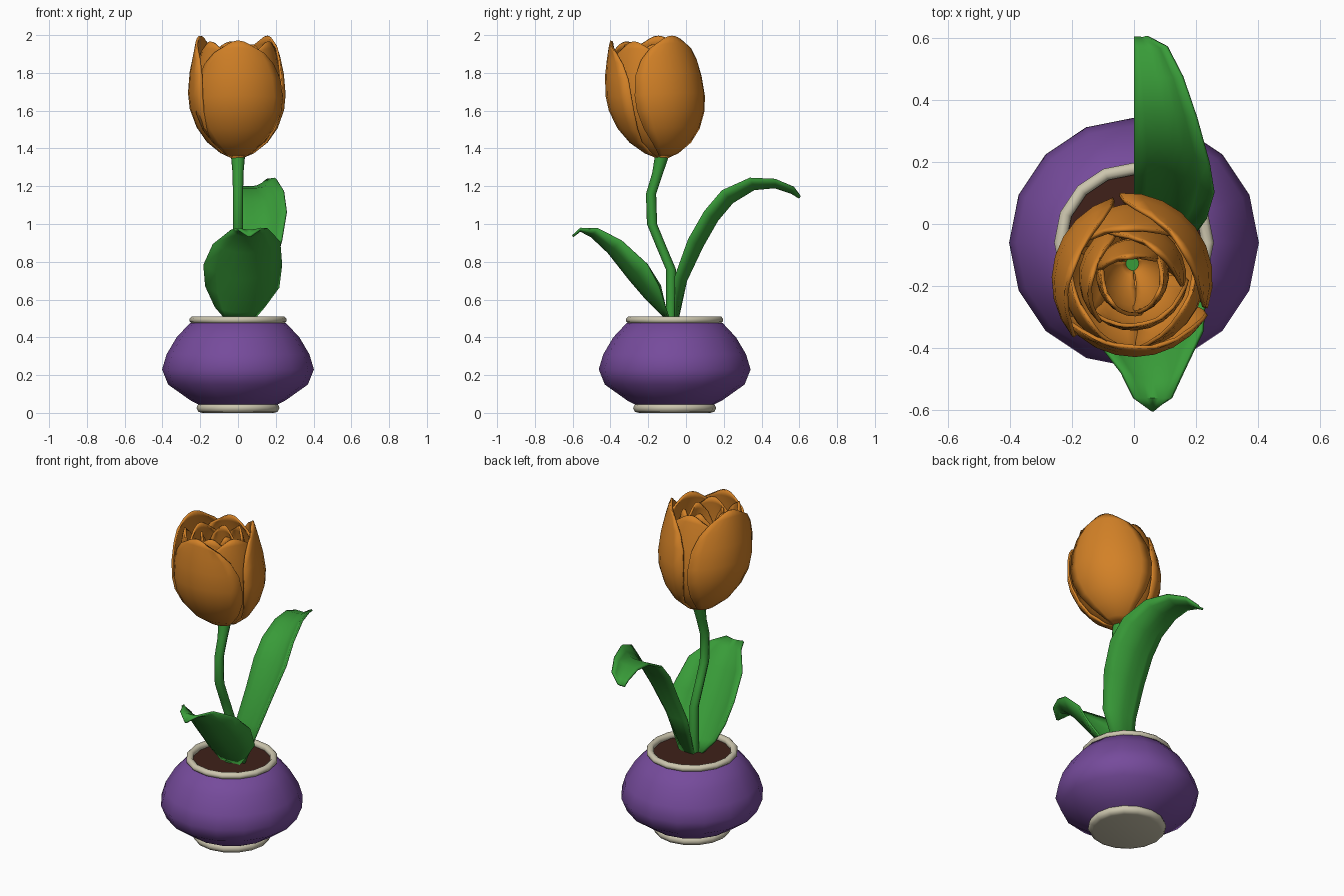
import bpy, bmesh, math
from mathutils import Vector

if "Cube" in bpy.data.objects:
    bpy.data.objects.remove(bpy.data.objects["Cube"])


def material(name, color):
    m = bpy.data.materials.new(name)
    m.diffuse_color = (*color, 1)
    m.use_nodes = True
    m.node_tree.nodes["Principled BSDF"].inputs["Base Color"].default_value = m.diffuse_color
    return m


ORANGE = material("petal_orange", (0.65, 0.22, 0.02))
GREEN = material("leaf_green", (0.04, 0.33, 0.04))
PURPLE = material("pot_purple", (0.18, 0.07, 0.33))
CREAM = material("rim_cream", (0.6, 0.56, 0.42))
SOIL = material("soil_brown", (0.05, 0.015, 0.01))


def loft(name, rows, mat, closed=False, caps=False, thick=0, angle=50):
    """Skin rows of points into a smooth-shaded surface."""
    bm = bmesh.new()
    grid = [[bm.verts.new(p) for p in row] for row in rows]
    n = len(grid[0])
    for a, b in zip(grid, grid[1:]):
        for i in range(n if closed else n - 1):
            j = (i + 1) % n
            bm.faces.new((a[i], a[j], b[j], b[i]))
    if caps:
        bm.faces.new(grid[0])
        bm.faces.new(grid[-1])
    bmesh.ops.remove_doubles(bm, verts=bm.verts, dist=0.0005)
    bmesh.ops.recalc_face_normals(bm, faces=bm.faces)
    me = bpy.data.meshes.new(name)
    bm.to_mesh(me)
    bm.free()
    ob = bpy.data.objects.new(name, me)
    bpy.context.collection.objects.link(ob)
    me.materials.append(mat)
    if thick:
        mod = ob.modifiers.new("thickness", 'SOLIDIFY')
        mod.thickness = thick
        mod.offset = 0
    bpy.ops.object.select_all(action='DESELECT')
    bpy.context.view_layer.objects.active = ob
    ob.select_set(True)
    bpy.ops.object.shade_smooth_by_angle(angle=math.radians(angle))
    return ob


def ring(x, y, z, r, n):
    return [(x + r * math.cos(2 * math.pi * i / n),
             y + r * math.sin(2 * math.pi * i / n), z) for i in range(n)]


def lathe(name, profile, mat, caps=False):
    return loft(name, [ring(0, -0.06, z, r, 16) for r, z in profile], mat, True, caps)


# Pot: body, foot, rim and soil
lathe("pot_body", [(.20, .04), (.25, .065), (.37, .15), (.402, .23), (.378, .31),
                   (.325, .40), (.255, .475), (.23, .48)], PURPLE)
lathe("pot_foot", [(.19, 0), (.21, .006), (.22, .025), (.213, .042), (.20, .05),
                   (.17, .05)], CREAM, True)
lathe("pot_rim", [(.225, .472), (.245, .474), (.257, .485), (.257, .498), (.246, .51),
                  (.23, .51), (.218, .50), (.218, .48), (.225, .472)], CREAM)
lathe("soil", [(.225, .465), (.222, .482)], SOIL, True)

# Stem: bent tube (y, z, radius)
STEM = [(-.08, .46, .027), (-.08, .76, .027), (-.135, .89, .027), (-.18, 1.0, .027),
        (-.185, 1.16, .027), (-.15, 1.27, .029), (-.125, 1.37, .038)]
loft("stem", [ring(0, y, z, r, 8) for y, z, r in STEM], GREEN, True, True)


def leaf(name, rows):
    """rows: left x, right x, spine y, spine z, left edge lift, right edge lift."""
    out = []
    for k, (xl, xr, y, z, ll, lr) in enumerate(rows):
        p, q = rows[max(k - 1, 0)], rows[min(k + 1, len(rows) - 1)]
        t = Vector((0, q[2] - p[2], q[3] - p[3])).normalized()
        up = Vector((0, -t.z, t.y))
        if t.y < 0:
            up = -up
        line = []
        for i in range(7):
            u = i / 3 - 1
            lift = (ll if u < 0 else lr) * u * u
            line.append(Vector((xl + (xr - xl) * (u + 1) / 2, y, z)) + up * lift)
        out.append(line)
    return loft(name, out, GREEN, thick=0.012, angle=60)


# Leaves: tall one arching back, short broad one arching forward
leaf("back_leaf", [(-.02, .08, -.05, .47, .0, .01), (-.01, .18, .0, .70, .0, .06),
                   (.0, .23, .085, .88, .0, .08), (.0, .255, .165, 1.02, .01, .08),
                   (.0, .24, .245, 1.115, .01, .08), (.0, .20, .36, 1.185, .0, .06),
                   (.0, .155, .47, 1.195, .0, .04), (.0, .105, .56, 1.165, .0, .03),
                   (.0, .04, .60, 1.14, .0, .01)])
leaf("front_leaf", [(-.05, .07, -.085, .48, .0, .0), (-.12, .14, -.14, .535, .04, .04),
                    (-.17, .215, -.21, .605, .10, .09), (-.18, .23, -.3, .71, .12, .12),
                    (-.13, .22, -.41, .85, .07, .09), (-.04, .16, -.5, .935, .04, .05),
                    (.0, .12, -.56, .965, .01, .01), (.055, .065, -.6, .935, .0, .0)])

# Petal profile: height fraction, radius, angular width factor
PETAL = [(0, .03, .95), (.04, .085, .8), (.13, .155, .85), (.25, .208, .95),
         (.40, .243, 1), (.53, .252, 1), (.70, .243, .96), (.84, .225, .82),
         (.94, .21, .6), (1, .198, .32)]


def petal(name, angle, scale, half, top, base=1.355, swirl=.04):
    rows = []
    for v, r, w in PETAL:
        z = base + (top - base) * v
        cy = -.125 - .075 * max(0, (z - 1.35) / .65) ** 0.8
        line = []
        for i in range(9):
            u = i / 4 - 1
            a = math.radians(angle + half * w * u)
            rr = r * scale * (1 + .04 * u * u + swirl * u * v)
            line.append((rr * math.cos(a) - .005, cy + rr * math.sin(a),
                         z - .03 * v * u * u))
        rows.append(line)
    return loft(name, rows, ORANGE, thick=0.012, angle=60)


# Flower: outer petals and tighter inner layers, each turned from the last
LAYERS = [("outer", 1.0, 61, 1.995, (-88, 38, 165)), ("middle", .9, 62, 1.965, (-25, 98, 220)),
          ("inner", .66, 66, 1.95, (-70, 55, 170)), ("heart", .44, 68, 1.94, (-20, 100, 220))]
for label, scale, half, top, angles in LAYERS:
    for k, ang in enumerate(angles):
        tip = top - .025 if label == "outer" and k == 0 else top
        petal(f"{label}_petal_{k + 1}", ang, scale, half, tip)
